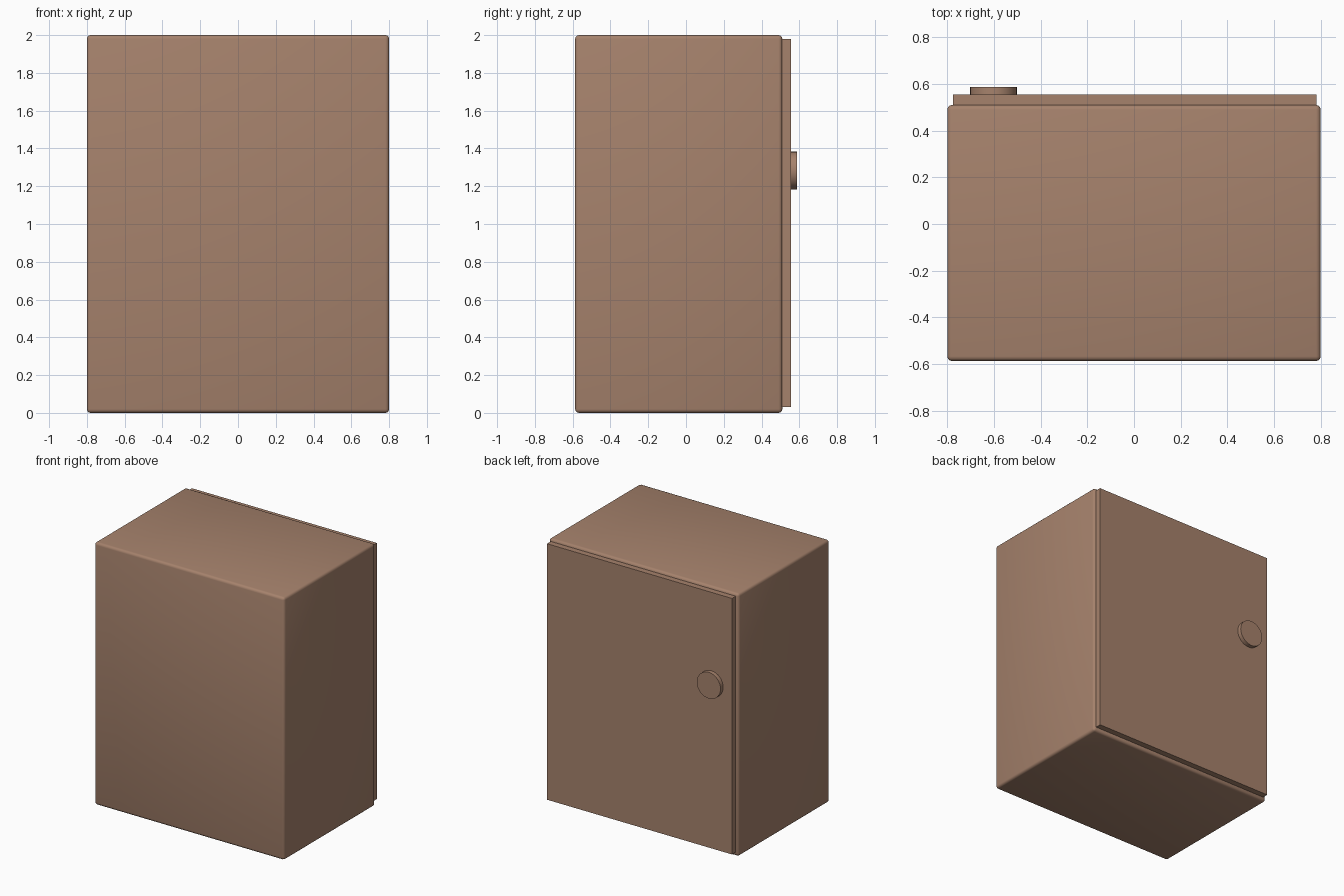
import bpy, math

if "Cube" in bpy.data.objects:
    bpy.data.objects.remove(bpy.data.objects["Cube"])

wood = bpy.data.materials.new("warm_brown")
wood.diffuse_color = (0.38, 0.223, 0.15, 1)
wood.use_nodes = True
wood.node_tree.nodes["Principled BSDF"].inputs["Base Color"].default_value = wood.diffuse_color


def box(name, lo, hi, bevel=0.0):
    """Box between two corners, with optional rounded edges."""
    center = [(a + b) / 2 for a, b in zip(lo, hi)]
    bpy.ops.mesh.primitive_cube_add(size=1, location=center)
    ob = bpy.context.object
    ob.name = name
    ob.scale = [b - a for a, b in zip(lo, hi)]
    bpy.ops.object.transform_apply(location=False, rotation=False, scale=True)
    ob.data.materials.append(wood)
    if bevel:
        mod = ob.modifiers.new("rounded_edges", 'BEVEL')
        mod.width = bevel
        mod.segments = 3
        bpy.ops.object.modifier_apply(modifier=mod.name)
        bpy.ops.object.shade_smooth_by_angle(angle=math.radians(40))
    return ob


# Cabinet body with softened edges
box("cabinet_body", (-0.8, -0.587, 0.0), (0.8, 0.51, 2.0), 0.02)

# Door panel on the back side
box("door", (-0.776, 0.505, 0.03), (0.782, 0.555, 1.98))

# Flat round knob
bpy.ops.mesh.primitive_cylinder_add(vertices=32, radius=0.1, depth=0.037,
                                    location=(-0.602, 0.5685, 1.283),
                                    rotation=(math.pi / 2, 0, 0))
knob = bpy.context.object
knob.name = "door_knob"
knob.data.materials.append(wood)
bpy.ops.object.shade_smooth_by_angle(angle=math.radians(40))
